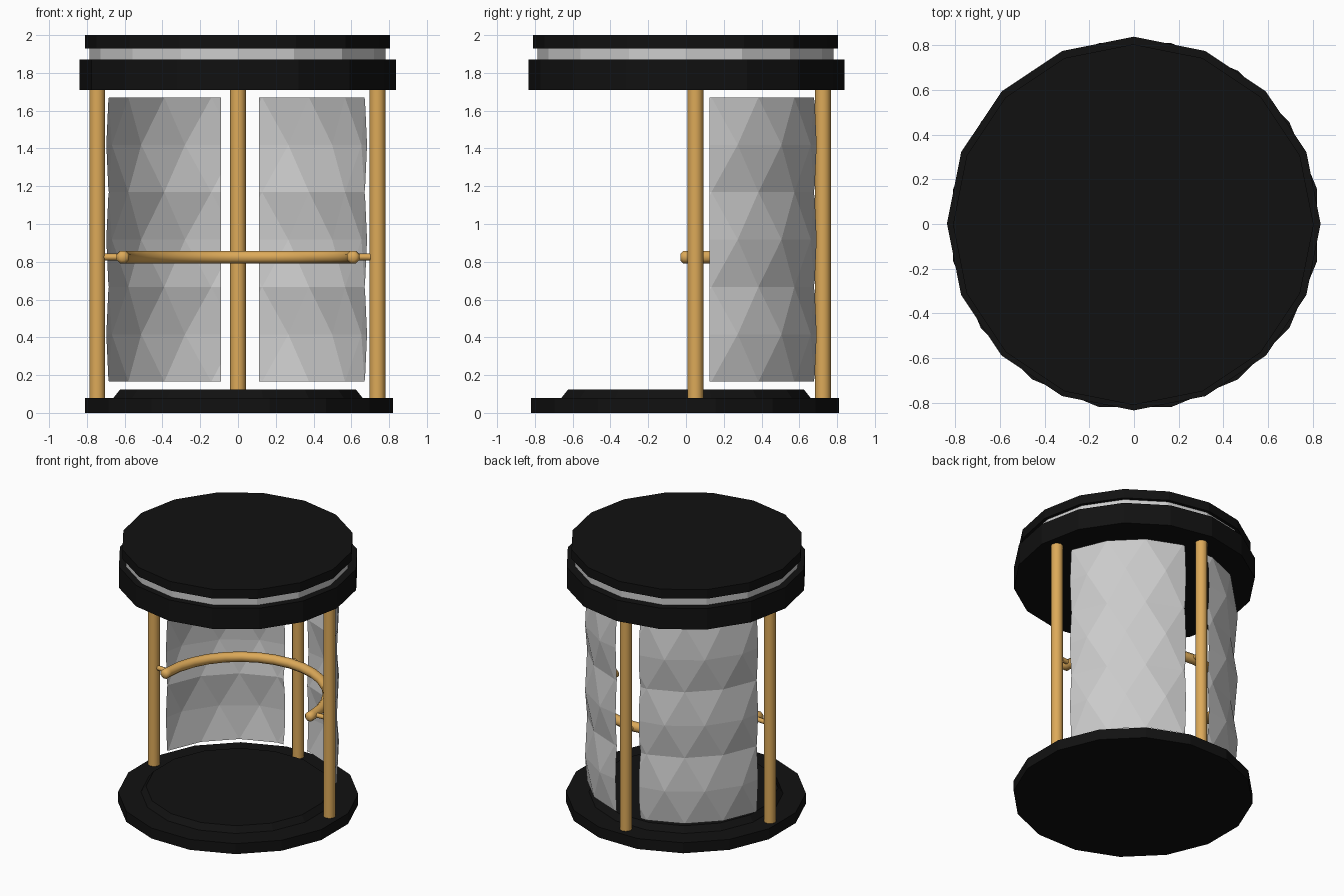
import bpy, bmesh, math
from mathutils import Vector

if "Cube" in bpy.data.objects:
    bpy.data.objects.remove(bpy.data.objects["Cube"])

def material(name, rgb):
    m = bpy.data.materials.new(name)
    m.diffuse_color = (*rgb, 1)
    m.use_nodes = True
    m.node_tree.nodes["Principled BSDF"].inputs["Base Color"].default_value = m.diffuse_color
    return m

BLACK = material("black", (0.0056, 0.0056, 0.0056))
GOLD = material("gold", (0.72, 0.40, 0.10))

def finish(name, bm, mat=None, smooth=False):
    me = bpy.data.meshes.new(name)
    bm.to_mesh(me)
    bm.free()
    ob = bpy.data.objects.new(name, me)
    bpy.context.collection.objects.link(ob)
    if mat:
        me.materials.append(mat)
    if smooth:
        bpy.context.view_layer.objects.active = ob
        ob.select_set(True)
        bpy.ops.object.shade_smooth_by_angle(angle=math.radians(50))
        ob.select_set(False)
    return ob

def disc(name, r1, r2, z0, z1, centre, turn=0, mat=BLACK):
    """16-sided slab, optionally tapered."""
    bm = bmesh.new()
    rings = []
    for r, z in ((r1, z0), (r2, z1)):
        rings.append([bm.verts.new((centre[0] + r * math.cos(turn + i * math.pi / 8),
                                    centre[1] + r * math.sin(turn + i * math.pi / 8), z))
                      for i in range(16)])
    lo, hi = rings
    bm.faces.new(lo[::-1])
    bm.faces.new(hi)
    for i in range(16):
        j = (i + 1) % 16
        bm.faces.new((lo[i], lo[j], hi[j], hi[i]))
    return finish(name, bm, mat)

def rod(name, a, b, r, sides=12):
    a, b = Vector(a), Vector(b)
    bm = bmesh.new()
    bmesh.ops.create_cone(bm, cap_ends=True, segments=sides, radius1=r, radius2=r,
                          depth=(b - a).length)
    rot = (b - a).to_track_quat('Z', 'Y')
    for v in bm.verts:
        v.co = rot @ v.co + (a + b) / 2
    return finish(name, bm, GOLD, True)

# Base and roof slabs
half = math.pi / 16
disc("base", 0.831, 0.831, 0, 0.08, (0.005, -0.005), half)
disc("floor_step", 0.672, 0.637, 0.08, 0.123, (0, 0), half)
disc("roof_ring", 0.837, 0.837, 1.71, 1.87, (-0.001, 0.002))
disc("light_band", 0.784, 0.784, 1.87, 1.93, (-0.003, -0.003), mat=None)
disc("roof_cap", 0.808, 0.808, 1.93, 2.0, (-0.003, -0.003))

# Three posts
POSTS = {"left": (-0.745, 0.05), "right": (0.738, 0.05), "back": (0, 0.725)}
for side, (x, y) in POSTS.items():
    rod(side + "_post", (x, y, 0.08), (x, y, 1.72), 0.042)

# Diamond-faceted curved wall panels: a staggered cylinder trimmed by planes
def panel(name, cut_x, sign):
    bm = bmesh.new()
    rows = []
    for k in range(7):
        r = 0.715 if k % 2 else 0.69
        off = 0 if k % 2 else half
        rows.append([bm.verts.new((r * math.cos(off + i * math.pi / 8) - 0.007,
                                   r * math.sin(off + i * math.pi / 8),
                                   0.165 + k * 1.505 / 6)) for i in range(16)])
    for k in range(6):
        lo, hi = rows[k], rows[k + 1]
        for i in range(16):
            j = (i + 1) % 16
            if k % 2:
                bm.faces.new((lo[i], lo[j], hi[i]))
                bm.faces.new((hi[i], lo[j], hi[j]))
            else:
                bm.faces.new((lo[i], hi[j], hi[i]))
                bm.faces.new((lo[i], lo[j], hi[j]))
    for co, no in (((0, 0.125, 0), (0, -1, 0)), ((cut_x, 0, 0), (-sign, 0, 0))):
        bmesh.ops.bisect_plane(bm, geom=bm.verts[:] + bm.edges[:] + bm.faces[:],
                               plane_co=co, plane_no=no, clear_outer=True)
    return finish(name, bm)

panel("left_panel", -0.09, -1)
panel("right_panel", 0.11, 1)

# Half-round handrail with tapered ends: (angle, tube radius) stations
RZ, RR, CY = 0.825, 0.61, 0.02
stations = [(-0.08, 0.02), (-0.055, 0.036)]
stations += [(math.pi * i / 16, 0.036) for i in range(17)]
stations += [(math.pi + 0.055, 0.036), (math.pi + 0.08, 0.02)]
bm = bmesh.new()
loops = []
for a, t in stations:
    loop = []
    for s in range(8):
        p = s * math.pi / 4 + math.pi / 8
        d = RR + t * math.cos(p)
        loop.append(bm.verts.new((d * math.cos(a), CY + d * math.sin(a), RZ + t * math.sin(p))))
    loops.append(loop)
for a, b in zip(loops, loops[1:]):
    for s in range(8):
        bm.faces.new((a[s], a[(s + 1) % 8], b[(s + 1) % 8], b[s]))
bm.faces.new(loops[0])
bm.faces.new(loops[-1])
bmesh.ops.recalc_face_normals(bm, faces=bm.faces[:])
finish("handrail", bm, GOLD, True)

# Brackets tying the rail to each post
for side, end in (("left", (-RR, 0.04, RZ)), ("right", (RR, 0.04, RZ)), ("back", (0, CY + RR, RZ))):
    rod(side + "_rail_bracket", (*POSTS[side], RZ), end, 0.018, 8)
